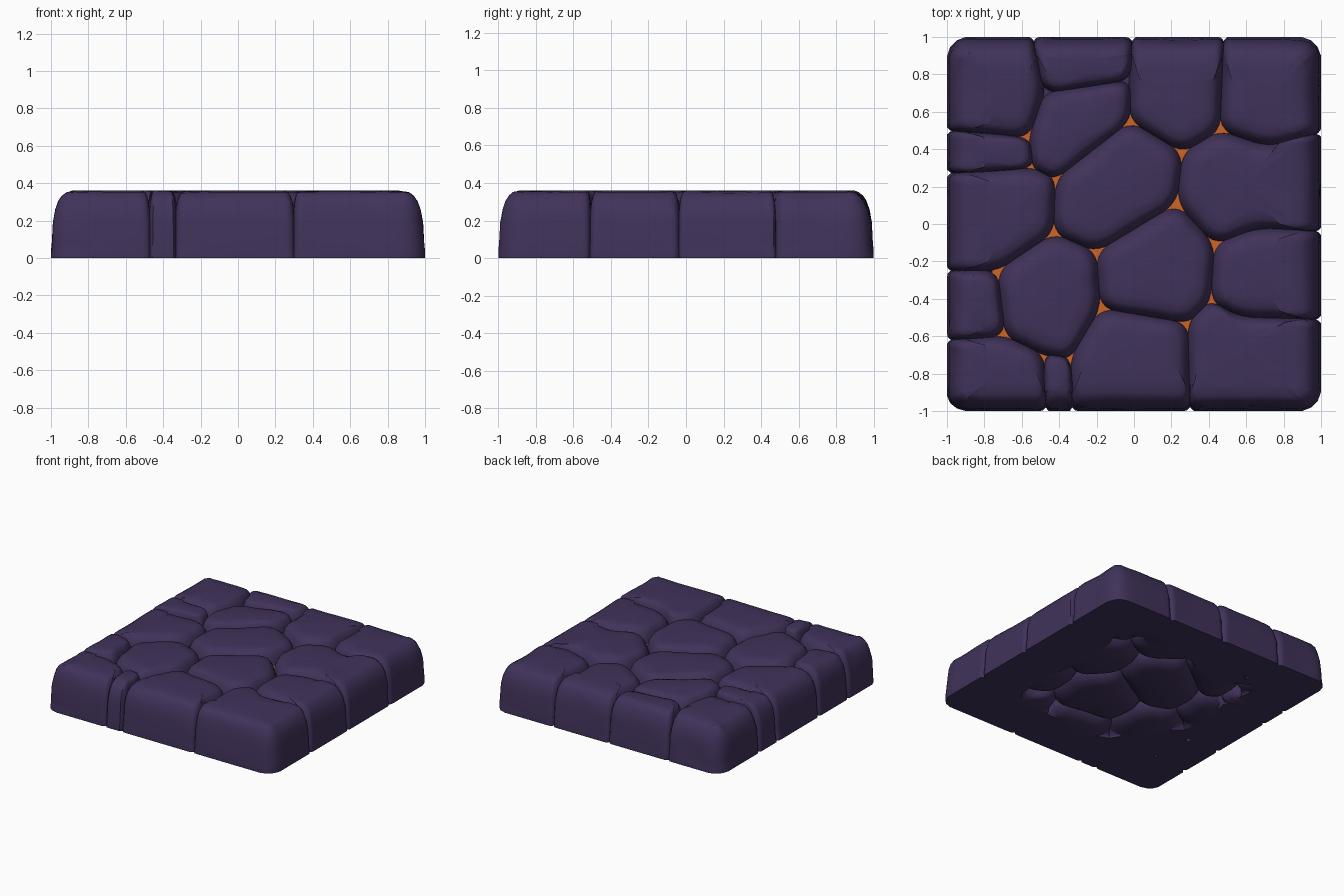
import bpy, bmesh, math
from mathutils import Vector, noise

if "Cube" in bpy.data.objects:
    bpy.data.objects.remove(bpy.data.objects["Cube"])

TOP = 0.36


def material(name, colour):
    m = bpy.data.materials.new(name)
    m.diffuse_color = (*colour, 1)
    m.use_nodes = True
    m.node_tree.nodes["Principled BSDF"].inputs["Base Color"].default_value = m.diffuse_color
    return m


STONE = material("dark purple stone", (0.052, 0.032, 0.102))
GLOW = material("orange core", (0.62, 0.13, 0.02))

# Joints where stones meet, seen from above
J = {
    "TL": (-1, 1), "T1": (-.54, 1), "T2": (-.01, 1), "T3": (.48, 1), "TR": (1, 1),
    "R1": (1, .49), "R2": (1, -.04), "R3": (1, -.51), "BR": (1, -1),
    "B3": (.3, -1), "B2": (-.33, -1), "B1": (-.47, -1), "BL": (-1, -1),
    "L4": (-1, -.62), "L3": (-1, -.25), "L2": (-1, .27), "L1": (-1, .5),
    "a": (-.48, .7), "b": (-.02, .77), "c": (-.02, .55), "d": (-.42, .24),
    "e": (-.54, .3), "f": (-.56, .46), "g": (.46, .5), "h": (.26, .38),
    "i": (.23, .11), "j": (.43, -.11), "k": (-.2, -.15), "l": (-.43, -.05),
    "m": (-.73, -.25), "n": (.41, -.41), "o": (.29, -.53), "p": (-.18, -.45),
    "q": (-.34, -.72), "r": (-.69, -.6), "s": (-.48, -.7), "t": (.72, .41),
    "u": (.66, -.02), "v": (.57, -.5),
}

# Each stone is the loop of joints around it
STONES = [
    "TL T1 a f L1", "T1 T2 b a", "a b c d e f", "T2 T3 g h c b",
    "T3 TR R1 t g", "h g t R1 R2 u j i", "c h i k l d", "L1 f e L2",
    "L2 e d l m L3", "k i j n o p", "l k p q s r m", "L3 m r L4",
    "L4 r s B1 BL", "s q B2 B1", "q p o B3 B2", "o n v R3 BR B3", "j u R2 R3 v n",
]

# Stone section: height, inset
PROFILE = [(0, .13), (.015, .075), (.04, .03), (.08, 0), (.19, 0), (.26, .012),
           (.305, .028), (.335, .052), (.352, .08), (TOP, .15)]


def cut(p):
    """How far the rounding of a joint reaches along the edges."""
    on_rim = (abs(p.x) > .99) + (abs(p.y) > .99)
    return (.1, .07, .17)[on_rim]


def outline(corners):
    """Rounded-corner loop with extra points on the straight runs."""
    pts, n = [], len(corners)

    def toward(p, b):
        return p + (b - p).normalized() * min(cut(p), .36 * (b - p).length)

    for i, p in enumerate(corners):
        a, b = corners[i - 1], corners[(i + 1) % n]
        start, end = toward(p, a), toward(p, b)
        for k in range(6):
            t = k / 5
            pts.append(start * (1 - t) ** 2 + p * 2 * t * (1 - t) + end * t * t)
        nxt = toward(b, p)
        for k in (1, 2, 3):
            pts.append(end.lerp(nxt, k / 4))
    return pts


def clamp(v, lo, hi):
    return max(lo, min(hi, v))


def make_stone(name, joints):
    loop = outline([Vector(J[k]) for k in joints.split()])
    centre = sum(loop, Vector((0, 0))) / len(loop)
    fit = min(1, min((p - centre).length for p in loop) / .2)
    bm = bmesh.new()
    rings = []
    for z, inset in PROFILE:
        ring = []
        for p in loop:
            # Neighbours overlap slightly so the seams stay closed
            base = p + (p - centre).normalized() * .012
            base = Vector((clamp(base.x, -1, 1), clamp(base.y, -1, 1)))
            reach = max(abs(p.x), abs(p.y))
            outer = reach > .93
            way = (centre - base).normalized()
            if outer:                 # outer walls lean straight inwards
                axis = Vector((-math.copysign(abs(p.x) > .93, p.x),
                               -math.copysign(abs(p.y) > .93, p.y)))
                way = (axis.normalized() * 1.5 + way).normalized()
                d = inset * max(fit, .8) + .02 * z / TOP
            else:
                d = inset * fit * .85
            if z < .07 and reach > .6:   # flat foot around the rim
                d = 0
            wob = noise.noise(Vector((p.x * 5, p.y * 5, z * 7)))
            d += (.016 if outer else .006) * max(0, wob) * (.03 < z)
            q = base + way * min(d, (centre - base).length * .8)
            h = z - (.01 * max(0, noise.noise(Vector((q.x * 4, q.y * 4, 9)))) if z > .3 else 0)
            ring.append(bm.verts.new((clamp(q.x, -1, 1), clamp(q.y, -1, 1), clamp(h, 0, TOP))))
        rings.append(ring)
    n = len(loop)
    for lo, hi in zip(rings, rings[1:]):
        for i in range(n):
            j = (i + 1) % n
            bm.faces.new((lo[i], lo[j], hi[j], hi[i]))
    # Fans close the bottom and the top
    for ring, z in ((rings[0], 0), (rings[-1], TOP)):
        c = bm.verts.new((centre.x, centre.y, z))
        for i in range(n):
            bm.faces.new((ring[i], ring[(i + 1) % n], c))
    bmesh.ops.recalc_face_normals(bm, faces=bm.faces)
    me = bpy.data.meshes.new(name)
    bm.to_mesh(me)
    bm.free()
    me.materials.append(STONE)
    ob = bpy.data.objects.new(name, me)
    bpy.context.collection.objects.link(ob)
    bpy.ops.object.select_all(action='DESELECT')
    ob.select_set(True)
    bpy.context.view_layer.objects.active = ob
    bpy.ops.object.shade_smooth_by_angle(angle=math.radians(50))


def slab(name, x0, x1, y0, y1, z0, z1, mat):
    bpy.ops.mesh.primitive_cube_add(size=1, location=((x0 + x1) / 2, (y0 + y1) / 2, (z0 + z1) / 2))
    ob = bpy.context.object
    ob.name = name
    ob.scale = (x1 - x0, y1 - y0, z1 - z0)
    ob.data.materials.append(mat)


for i, joints in enumerate(STONES):
    make_stone(f"stone_{i + 1:02d}", joints)

# Glowing core seen through the gaps, and a stone bed closing the outer seams
slab("glowing_core", -.76, .62, -.76, .62, .09, .24, GLOW)
slab("stone_bed", -.93, .93, -.93, .93, .11, .2, STONE)
